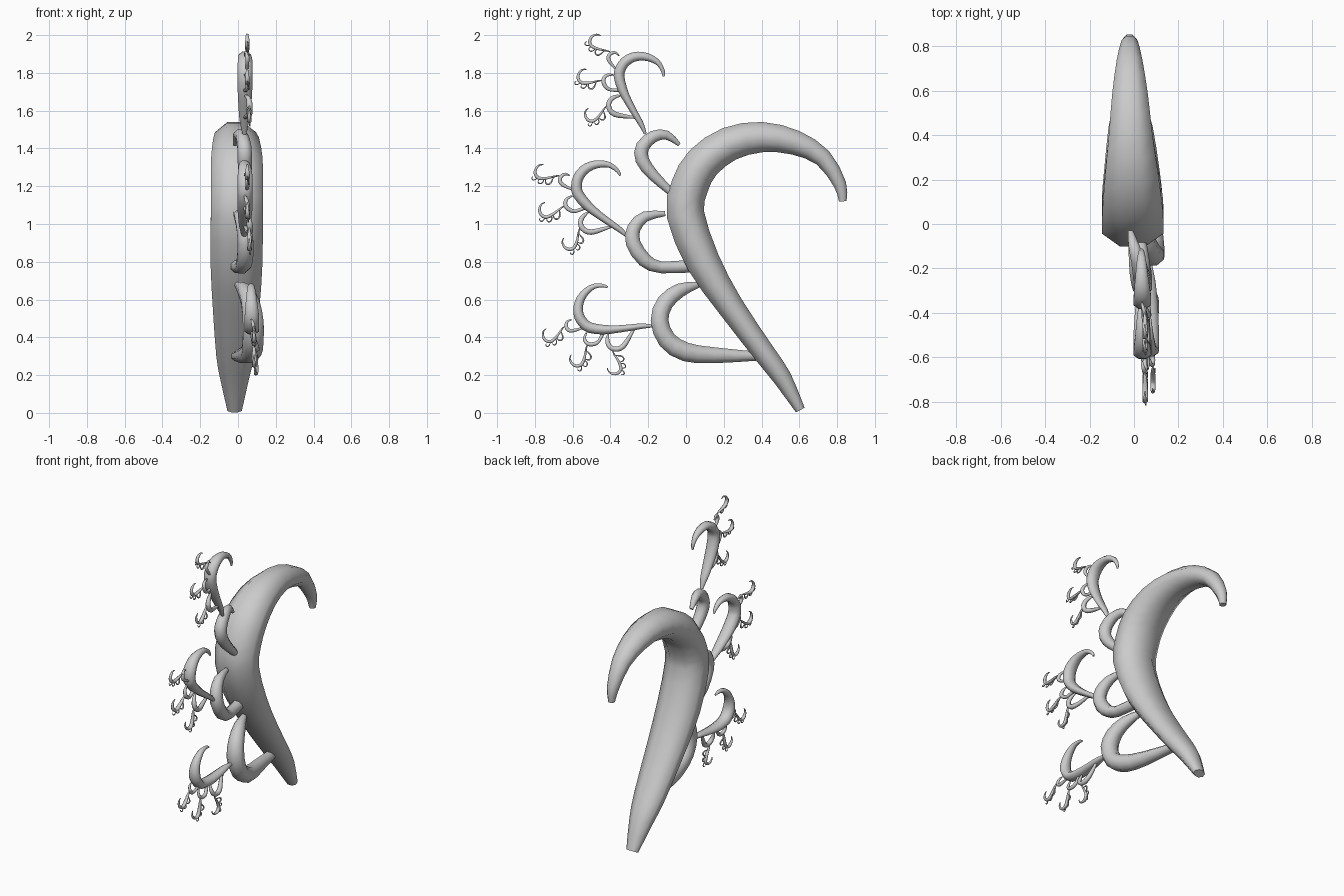
import bpy, bmesh, math
from mathutils import Matrix, Vector

if "Cube" in bpy.data.objects:
    bpy.data.objects.remove(bpy.data.objects["Cube"])

# Paths: (x, y, z, in-plane radius, sideways radius)
HORN = [(-.018, .605, .015, .026, .038), (-.018, .51, .185, .05, .075),
        (-.015, .415, .315, .058, .1), (-.01, .235, .565, .07, .123),
        (-.008, .09, .80, .09, .137), (-.006, -.003, 1.05, .1, .138),
        (-.006, .02, 1.20, .099, .138), (-.006, .09, 1.325, .096, .136),
        (-.01, .23, 1.425, .09, .12), (-.015, .405, 1.46, .08, .098),
        (-.018, .58, 1.43, .065, .08), (-.02, .725, 1.35, .048, .058),
        (-.02, .815, 1.21, .034, .036), (-.02, .83, 1.12, .02, .02)]
LOOP_LOW = [(-.01, .40, .30, .022, .03), (.035, .15, .305, .042, .045),
            (.07, 0, .322, .05, .052), (.08, -.10, .385, .049, .055),
            (.08, -.14, .49, .047, .055), (.065, -.11, .585, .045, .048),
            (.035, -.03, .65, .037, .038), (.0, .07, .68, .015, .018)]
LOOP_MID = [(-.01, .05, .78, .035, .035), (.02, -.13, .77, .031, .038),
            (.036, -.22, .81, .038, .042), (.04, -.28, .90, .039, .042),
            (.03, -.275, .98, .036, .038), (.01, -.215, 1.04, .028, .03),
            (-.01, -.11, 1.055, .013, .015)]
LOOP_TOP = [(.03, -.08, 1.17, .02, .025), (.036, -.175, 1.26, .03, .034),
            (.036, -.232, 1.34, .036, .038), (.033, -.23, 1.41, .036, .037),
            (.02, -.17, 1.464, .031, .032), (0, -.10, 1.47, .024, .025),
            (-.015, -.035, 1.42, .01, .012)]
# Each loop carries a smaller copy of the whole: root, turn in degrees, scale
BRANCHES = [("low", LOOP_LOW, (.07, -.175, .46), 61, .28),
            ("middle", LOOP_MID, (.034, -.305, .93), 19, .292),
            ("top", LOOP_TOP, (.034, -.215, 1.477), -6, .282)]
ROOT = Vector((-.018, .605, .015))
SIDES = 8


def resample(pts, n=2):
    """Catmull-Rom refinement of a path."""
    p = [Vector(q) for q in pts]
    p = [2 * p[0] - p[1]] + p + [2 * p[-1] - p[-2]]
    out = []
    for i in range(1, len(p) - 2):
        a, b, c, d = p[i - 1:i + 3]
        for k in range(n):
            t = k / n
            out.append(.5 * (2 * b + (c - a) * t + (2 * a - 5 * b + 4 * c - d) * t * t
                             + (3 * b - a - 3 * c + d) * t ** 3))
    return out + [p[-2]]


def tube(name, pts, mat):
    """Tapered oval tube along a path, with flat end caps."""
    path = resample(pts)
    bm = bmesh.new()
    rings = []
    fit = 1 / math.cos(math.pi / SIDES)
    for i, p in enumerate(path):
        t = path[min(i + 1, len(path) - 1)] - path[max(i - 1, 0)]
        nrm = Vector((0, -t[2], t[1])).normalized()
        ring = []
        for s in range(SIDES):
            a = 2 * math.pi * (s + .5) / SIDES
            co = Vector(p[:3]) + nrm * (p[3] * fit * math.cos(a))
            co.x += p[4] * fit * math.sin(a)
            ring.append(bm.verts.new(mat @ co))
        rings.append(ring)
    for a, b in zip(rings, rings[1:]):
        for s in range(SIDES):
            n = (s + 1) % SIDES
            bm.faces.new((a[s], a[n], b[n], b[s])).smooth = True
    bm.faces.new(rings[0])
    bm.faces.new(rings[-1])
    bmesh.ops.recalc_face_normals(bm, faces=bm.faces)
    me = bpy.data.meshes.new(name)
    bm.to_mesh(me)
    bm.free()
    bpy.context.collection.objects.link(bpy.data.objects.new(name, me))


def grow(name, mat, level):
    """A horn with three loops; the larger ones bear smaller horns."""
    tube(name + "_horn", HORN, mat)
    for label, loop, root, turn, scale in BRANCHES:
        tube(f"{name}_{label}_loop", loop, mat)
        if level == 2:
            continue
        extra, size = (54, 1.08) if level else (0, 1)   # small hooks droop further
        child = (mat @ Matrix.Translation(root)
                 @ Matrix.Rotation(math.radians(turn + extra), 4, 'X')
                 @ Matrix.Scale(scale * size, 4) @ Matrix.Translation(-ROOT))
        grow(f"{name}_{label}", child, level + 1)


grow("main", Matrix.Identity(4), 0)
